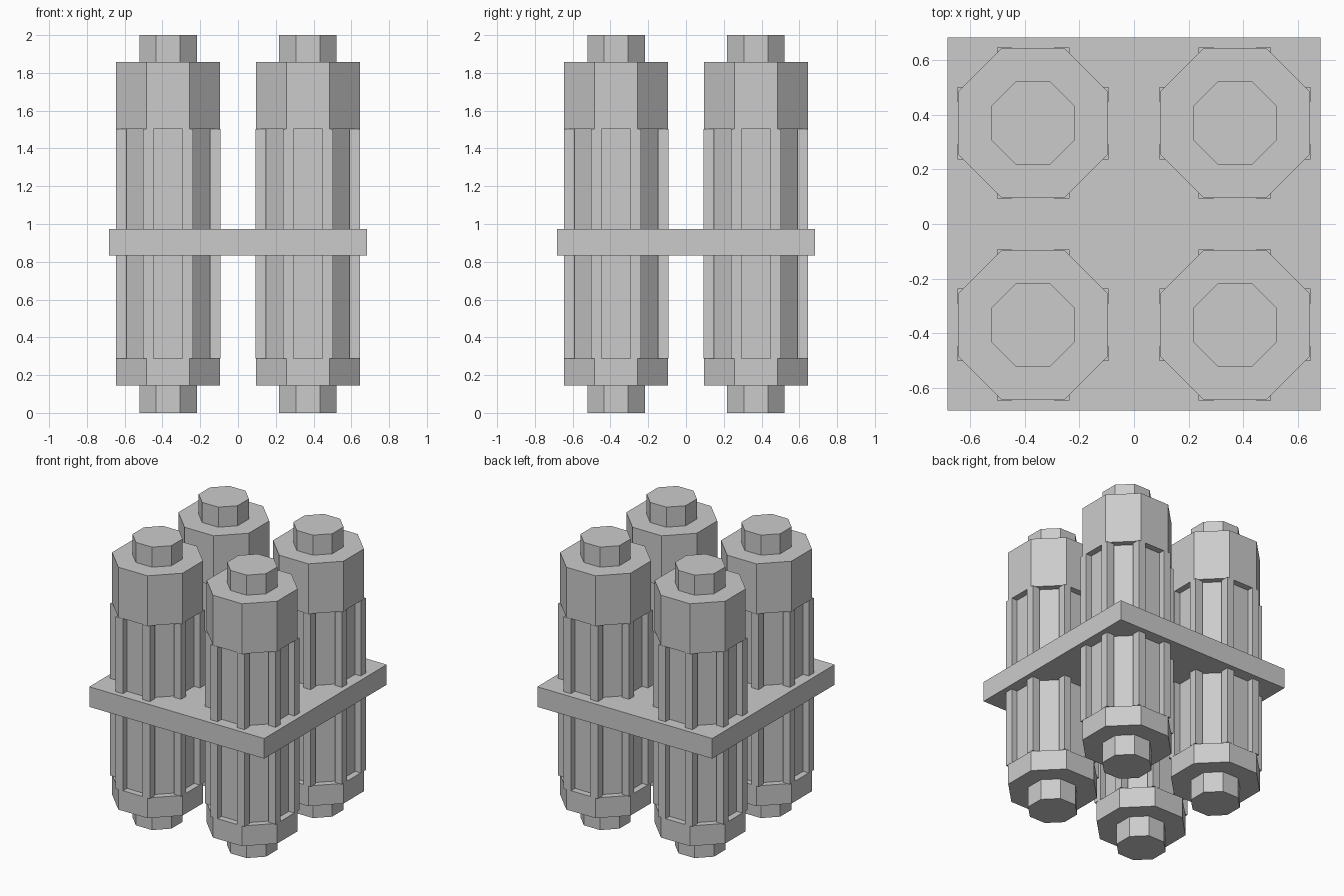
import bpy, bmesh, math
from mathutils import Matrix

if "Cube" in bpy.data.objects:
    bpy.data.objects.remove(bpy.data.objects["Cube"])

grey = bpy.data.materials.new("plain_grey")
grey.diffuse_color = (0.6, 0.6, 0.6, 1)
grey.use_nodes = True
grey.node_tree.nodes["Principled BSDF"].inputs["Base Color"].default_value = grey.diffuse_color


def finish(bm, name):
    bmesh.ops.recalc_face_normals(bm, faces=bm.faces)
    mesh = bpy.data.meshes.new(name)
    bm.to_mesh(mesh)
    bm.free()
    mesh.materials.append(grey)
    obj = bpy.data.objects.new(name, mesh)
    bpy.context.collection.objects.link(obj)
    return obj


def add_box(bm, x, y, z0, z1, half):
    m = Matrix.Translation((x, y, (z0 + z1) / 2)) @ Matrix.Diagonal((2 * half, 2 * half, z1 - z0, 1))
    bmesh.ops.create_cube(bm, size=1, matrix=m)


def turned_octagon(name, x, y, profile):
    """Stack octagonal rings given as (apothem, z), closed at both ends."""
    bm = bmesh.new()
    rings = []
    for apothem, z in profile:
        r = apothem / math.cos(math.pi / 8)
        rings.append([bm.verts.new((x + r * math.cos((k + 0.5) * math.pi / 4),
                                    y + r * math.sin((k + 0.5) * math.pi / 4), z))
                      for k in range(8)])
    for a, b in zip(rings, rings[1:]):
        for k in range(8):
            n = (k + 1) % 8
            bm.faces.new((a[k], a[n], b[n], b[k]))
    bm.faces.new(rings[0][::-1])
    bm.faces.new(rings[-1])
    return finish(bm, name)


# Stepped column outline: end stub, lower collar, recessed core, upper collar, end stub
PROFILE = [(0.152, 0), (0.152, 0.145), (0.2755, 0.145), (0.2755, 0.288),
           (0.232, 0.288), (0.232, 1.504), (0.2755, 1.504), (0.2755, 1.858),
           (0.152, 1.858), (0.152, 2.0)]

for sx, side in ((-1, "left"), (1, "right")):
    for sy, end in ((-1, "front"), (1, "back")):
        cx, cy = 0.37 * sx, 0.37 * sy
        turned_octagon(f"{end}_{side}_column", cx, cy, PROFILE)
        # Eight square ribs, one on each column corner
        bm = bmesh.new()
        for u, v in ((0.105, 0.249), (0.249, 0.105)):
            for a in (-1, 1):
                for b in (-1, 1):
                    add_box(bm, cx + a * u, cy + b * v, 0.288, 1.504, 0.028)
        finish(bm, f"{end}_{side}_ribs")

# Square plate joining the four columns
bm = bmesh.new()
add_box(bm, 0, 0, 0.832, 0.974, 0.684)
finish(bm, "middle_plate")
